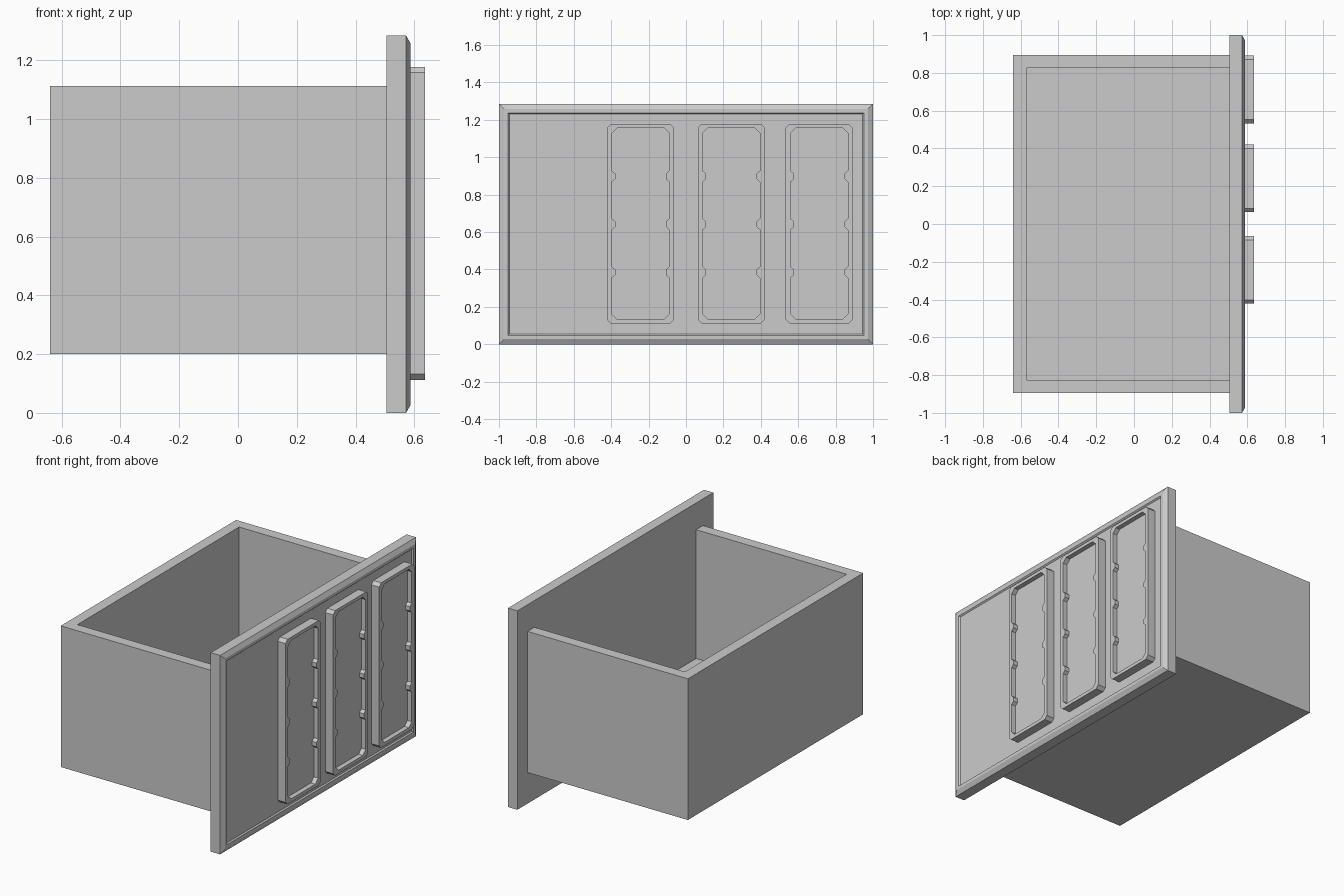
import bpy, bmesh
from mathutils import Vector

if "Cube" in bpy.data.objects:
    bpy.data.objects.remove(bpy.data.objects["Cube"])


def finish(name, bm):
    bmesh.ops.recalc_face_normals(bm, faces=bm.faces)
    mesh = bpy.data.meshes.new(name)
    bm.to_mesh(mesh)
    bm.free()
    obj = bpy.data.objects.new(name, mesh)
    bpy.context.collection.objects.link(obj)
    return obj


def loft(name, loops):
    """Bridge successive point loops and cap both ends."""
    bm = bmesh.new()
    rings = [[bm.verts.new(p) for p in loop] for loop in loops]
    for a, b in zip(rings, rings[1:]):
        for i in range(len(a)):
            j = (i + 1) % len(a)
            bm.faces.new((a[i], a[j], b[j], b[i]))
    bm.faces.new(rings[0])
    bm.faces.new(rings[-1])
    return finish(name, bm)


def rect_xy(x0, x1, y, z):
    return [(x0, -y, z), (x1, -y, z), (x1, y, z), (x0, y, z)]


def rect_yz(inset, x):
    y, z0, z1 = 1 - inset, inset, 1.285 - inset
    return [(x, -y, z0), (x, y, z0), (x, y, z1), (x, -y, z1)]


def chamfered(yc, hw, z0, z1, c, x, bumps=()):
    """Chamfered upright rectangle, with optional bumps pointing inward."""
    right = [(hw - c, z0), (hw, z0 + c)]
    for b in bumps:
        right += [(hw, b - .03), (hw - .018, b - .014),
                  (hw - .018, b + .014), (hw, b + .03)]
    right += [(hw, z1 - c), (hw - c, z1)]
    left = [(-y, z) for y, z in reversed(right)]
    return [(x, yc + y, z) for y, z in right + left]


# Open drawer box: outside, rim, inside walls and floor
loft("drawer_box", [rect_xy(-.64, .505, .895, .2), rect_xy(-.64, .505, .895, 1.112),
                    rect_xy(-.57, .505, .825, 1.112), rect_xy(-.57, .505, .825, .28)])

# Front panel with bevelled border and shallow sunken field
loft("front_panel", [rect_yz(0, .505), rect_yz(0, .572), rect_yz(.028, .588),
                     rect_yz(.048, .588), rect_yz(.055, .58)])

# Three raised trays on the panel
for n, yc in enumerate((-.243, .242, .712), 1):
    loft(f"tray_back_{n}", [chamfered(yc, .179, .112, 1.178, .02, x) for x in (.575, .605)])
    # Frame with notched inner edge
    bm = bmesh.new()
    edges = []
    for pts in (chamfered(yc, .179, .112, 1.178, .02, .605),
                chamfered(yc, .153, .134, 1.157, .028, .605, (.385, .642, .898))):
        vs = [bm.verts.new(p) for p in pts]
        edges += [bm.edges.new((vs[i - 1], vs[i])) for i in range(len(vs))]
    bmesh.ops.triangle_fill(bm, use_beauty=True, edges=edges, normal=Vector((1, 0, 0)))
    new = bmesh.ops.extrude_face_region(bm, geom=bm.faces[:], use_keep_orig=True)["geom"]
    bmesh.ops.translate(bm, vec=(.031, 0, 0),
                        verts=[v for v in new if isinstance(v, bmesh.types.BMVert)])
    finish(f"tray_frame_{n}", bm)
